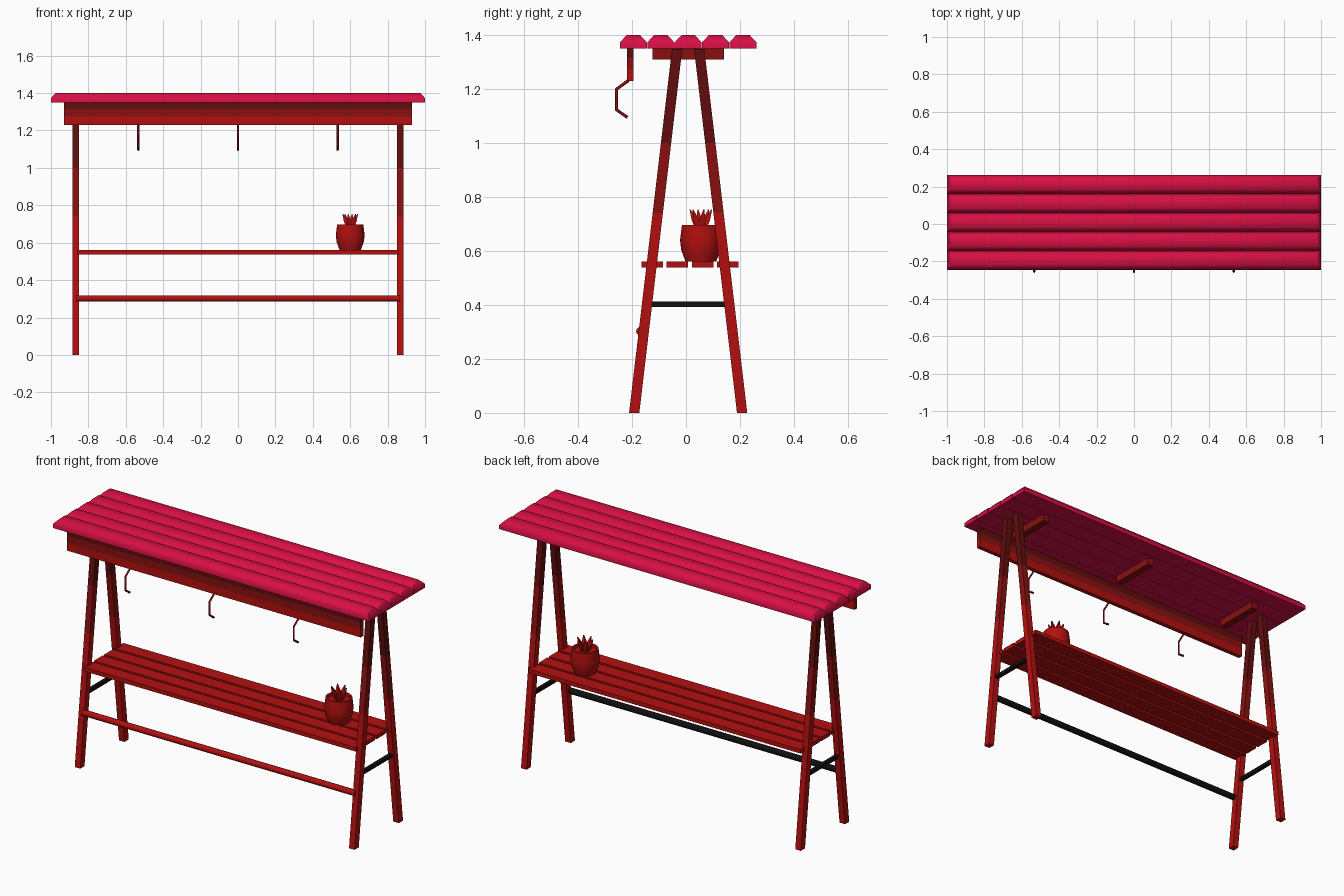
import bpy, bmesh, math
from mathutils import Matrix, Vector

cube = bpy.data.objects.get("Cube")
if cube:
    bpy.data.objects.remove(cube, do_unlink=True)


def material(name, rgb):
    m = bpy.data.materials.new(name)
    m.use_nodes = True
    m.diffuse_color = (*rgb, 1)
    m.node_tree.nodes["Principled BSDF"].inputs["Base Color"].default_value = (*rgb, 1)
    return m


CRIMSON = material("crimson", (0.68, 0.005, 0.058))
RED = material("red", (0.45, 0.005, 0.005))
MID = material("deep red", (0.25, 0.005, 0.005))
DARK = material("dark red", (0.12, 0.004, 0.004))
BLACK = material("black", (0.005, 0.005, 0.005))
MIDDLE = 0.008   # y of the frame's centre line


def finish(name, bm, mats, rule=None, smooth=None):
    """Turn a bmesh into an object, colouring faces by a rule."""
    bmesh.ops.recalc_face_normals(bm, faces=bm.faces)
    bm.normal_update()
    if rule:
        for f in bm.faces:
            f.material_index = rule(f)
    mesh = bpy.data.meshes.new(name)
    bm.to_mesh(mesh)
    bm.free()
    for m in mats:
        mesh.materials.append(m)
    ob = bpy.data.objects.new(name, mesh)
    bpy.context.collection.objects.link(ob)
    if smooth:
        bpy.ops.object.select_all(action='DESELECT')
        ob.select_set(True)
        bpy.context.view_layer.objects.active = ob
        bpy.ops.object.shade_smooth_by_angle(angle=math.radians(smooth))
    return ob


def tower(name, levels, mats, rule=None, smooth=None):
    """Stack of rectangles (z, centre x, centre y, half x, half y)."""
    bm = bmesh.new()
    rings = [[bm.verts.new((cx + sx * hx, cy + sy * hy, z))
              for sx, sy in ((-1, -1), (1, -1), (1, 1), (-1, 1))]
             for z, cx, cy, hx, hy in levels]
    for low, high in zip(rings, rings[1:]):
        for i in range(4):
            j = (i + 1) % 4
            bm.faces.new((low[i], low[j], high[j], high[i]))
    bm.faces.new(rings[0])
    bm.faces.new(rings[-1])
    return finish(name, bm, mats, rule, smooth)


def box(name, x, y, z, mat):
    """Box from three (min, max) ranges."""
    c = [((a + b) / 2, (b - a) / 2) for a, b in (x, y)]
    flat = (c[0][0], c[1][0], c[0][1], c[1][1])
    return tower(name, [(z[0], *flat), (z[1], *flat)], [mat])


def height_rule(*limits):
    """Material slot rises by one at each height limit."""
    return lambda f: sum(f.calc_center_median().z > h for h in limits)


# Roof slats with chamfered tops
for i in range(5):
    y = MIDDLE + (i - 2) * 0.1015
    tower(f"roof_slat_{i + 1}",
          [(1.35, 0, y, 1, 0.05), (1.373, 0, y, 1, 0.05), (1.4, 0, y, 0.975, 0.025)],
          [CRIMSON], smooth=60)

# Hanging beam under the front roof edge
tower("front_beam", [(z, 0, -0.207, 0.93, 0.0125) for z in (1.23, 1.275, 1.315, 1.35)],
      [RED, MID, DARK], height_rule(1.28, 1.32))

# Roof crossbeams
for side, x in (("right", -0.74), ("middle", 0), ("left", 0.74)):
    box(f"roof_crossbeam_{side}", (x - 0.02, x + 0.02), (-0.125, 0.14), (1.31, 1.35), MID)

# Splayed legs and the bars joining each pair
for side, sx in (("right", -1), ("left", 1)):
    x = 0.868 * sx
    for end, sy in (("front", -1), ("back", 1)):
        levels = [(z, x, MIDDLE + sy * (0.2 - 0.157 * z / 1.33), 0.0175, 0.019)
                  for z in (0, 0.74, 1.0, 1.348)]
        tower(f"{end}_{side}_leg", levels, [RED, MID, DARK], height_rule(0.75, 1.05))
    box(f"{side}_side_bar", (x - 0.01, x + 0.01), (-0.14, 0.156), (0.393, 0.412), BLACK)

# Shelf slats
for i in range(4):
    y = -0.165 + i * 0.0935
    box(f"shelf_slat_{i + 1}", (-0.862, 0.862), (y, y + 0.079), (0.538, 0.561), RED)

# Foot rail, red in front and black behind
bm = bmesh.new()
bmesh.ops.create_cone(bm, cap_ends=True, segments=12, radius1=0.017, radius2=0.017, depth=1.73,
                      matrix=Matrix.Translation((0, -0.168, 0.302)) @ Matrix.Rotation(math.pi / 2, 4, 'Y'))
finish("foot_rail", bm, [RED, BLACK], lambda f: int(f.normal.y > 0.1), smooth=40)

# Hooks hanging from the beam
for i, x in enumerate((-0.533, 0, 0.533)):
    curve = bpy.data.curves.new(f"hook_{i + 1}", 'CURVE')
    curve.dimensions = '3D'
    curve.bevel_depth = 0.006
    curve.bevel_resolution = 0
    curve.use_fill_caps = True
    path = [(-0.213, 1.232), (-0.257, 1.2), (-0.257, 1.123), (-0.217, 1.095)]
    spline = curve.splines.new('POLY')
    spline.points.add(len(path) - 1)
    for p, (y, z) in zip(spline.points, path):
        p.co = (x, y, z, 1)
    curve.materials.append(MID)
    bpy.context.collection.objects.link(bpy.data.objects.new(f"hook_{i + 1}", curve))

# Round pot turned from a profile
POT = Vector((0.6, 0.055, 0))
profile = [(0, 0.561), (0.057, 0.561), (0.073, 0.605), (0.077, 0.64), (0.07, 0.697),
           (0.06, 0.697), (0.057, 0.683), (0, 0.683)]
bm = bmesh.new()
verts = [bm.verts.new((POT.x + r, POT.y, z)) for r, z in profile]
edges = [bm.edges.new(pair) for pair in zip(verts, verts[1:])]
bmesh.ops.spin(bm, geom=verts + edges, cent=POT, axis=(0, 0, 1), angle=math.tau, steps=16)
bmesh.ops.remove_doubles(bm, verts=bm.verts, dist=0.0005)
finish("plant_pot", bm, [RED], smooth=40)

# Pointed leaves leaning outwards
for i in range(6):
    a = math.tau * (i + 0.25) / 6
    levels = [(z, POT.x + r * math.cos(a), POT.y + r * math.sin(a), w, w)
              for z, r, w in ((0.68, 0.012, 0.009), (0.715, 0.024, 0.011), (0.753, 0.041, 0.002))]
    tower(f"leaf_{i + 1}", levels, [RED], smooth=50)
